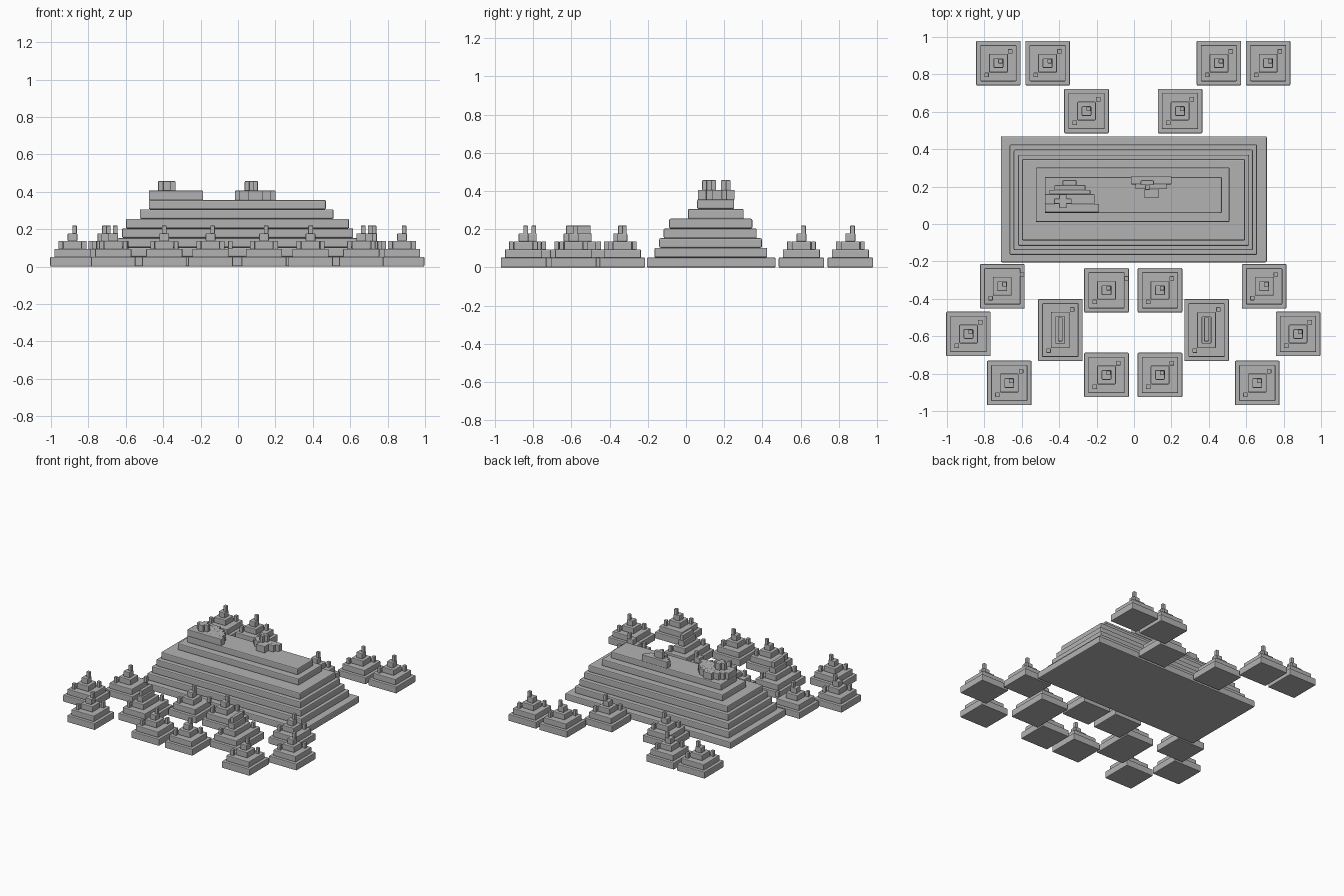
import bpy

stone = bpy.data.materials.new("grey stone")
stone.diffuse_color = (0.45, 0.45, 0.45, 1)


def slab(name, x0, x1, y0, y1, z0, z1, bevel=0.007):
    """Box between two corners, with softened edges."""
    bpy.ops.mesh.primitive_cube_add(size=1)
    ob = bpy.context.object
    ob.name = name
    ob.data.name = name
    for v in ob.data.vertices:
        v.co = ((x0, x1)[v.co.x > 0], (y0, y1)[v.co.y > 0], (z0, z1)[v.co.z > 0])
    ob.data.materials.append(stone)
    mod = ob.modifiers.new("soft edges", 'BEVEL')
    mod.width = bevel
    mod.segments = 2
    return ob


def block(name, cx, cy, hx, hy, z0, z1, bevel=0.007):
    return slab(name, cx - hx, cx + hx, cy - hy, cy + hy, z0, z1, bevel)


def small_pyramid(cx, cy, stretch=0.0, stray=False):
    """Four stepped tiers, a finial and two corner pegs; stretch lengthens y."""
    tiers = [(0.119, 0, 0.052), (0.097, 0.05, 0.095),
             (0.050, 0.093, 0.137), (0.026, 0.135, 0.178)]
    for i, (h, z0, z1) in enumerate(tiers):
        block(f"small_tier_{i + 1}", cx, cy, h, h + stretch, z0, z1, 0.005)
    if stretch:
        block("ridge_finial", cx, cy + 0.004, 0.013, 0.064, 0.176, 0.219, 0.003)
    else:
        block("finial", cx + 0.011, cy + 0.011, 0.012, 0.012, 0.176, 0.219, 0.003)
    # Corner pegs on the second tier
    block("corner_peg", cx - 0.063, cy - 0.063 - stretch, 0.012, 0.012, 0.093, 0.137, 0.003)
    px = 0.106 if stray else 0.063
    block("corner_peg", cx + px, cy + 0.063 + stretch, 0.012, 0.012, 0.093, 0.137, 0.003)


# Great stepped platform
great = [(-0.712, 0.710, -0.205, 0.469), (-0.665, 0.658, -0.165, 0.425),
         (-0.643, 0.636, -0.140, 0.397), (-0.620, 0.616, -0.117, 0.370),
         (-0.599, 0.594, -0.088, 0.347), (-0.525, 0.511, 0.010, 0.302),
         (-0.477, 0.470, 0.058, 0.252)]
heights = [0, 0.052, 0.103, 0.153, 0.204, 0.255, 0.306, 0.356]
for i, (x0, x1, y0, y1) in enumerate(great):
    slab(f"great_tier_{i + 1}", x0, x1, y0, y1, heights[i], heights[i + 1])

# West shrine: strips stepping in toward the back
for x0, x1, y0, y1 in [(-0.477, -0.187, 0.062, 0.107), (-0.477, -0.211, 0.105, 0.160),
                       (-0.452, -0.233, 0.158, 0.182), (-0.425, -0.260, 0.180, 0.208),
                       (-0.382, -0.308, 0.206, 0.235)]:
    slab("west_shrine_strip", x0, x1, y0, y1, 0.354, 0.406, 0.004)
# West shrine cap
slab("west_cap", -0.427, -0.334, 0.108, 0.136, 0.404, 0.457, 0.004)
slab("west_cap_wing", -0.400, -0.361, 0.085, 0.158, 0.404, 0.457, 0.004)

# East shrine: strips stepping in toward the front
for x0, x1, y0, y1 in [(-0.016, 0.201, 0.212, 0.254), (0.008, 0.174, 0.187, 0.214),
                       (0.056, 0.131, 0.138, 0.189)]:
    slab("east_shrine_strip", x0, x1, y0, y1, 0.354, 0.406, 0.004)
# East shrine cap
slab("east_cap", 0.036, 0.106, 0.208, 0.234, 0.404, 0.457, 0.004)
slab("east_cap_wing", 0.060, 0.084, 0.182, 0.210, 0.404, 0.457, 0.004)

# Surrounding small pyramids, in mirrored pairs
for x, y in [(0.721, 0.860), (0.458, 0.860), (0.250, 0.604),
             (0.700, -0.333), (0.881, -0.588), (0.663, -0.850),
             (0.143, -0.354), (0.143, -0.807)]:
    for side in (-1, 1):
        stray = side < 0 and y in (-0.333, -0.354)
        small_pyramid(side * x - 0.004, y, 0, stray)

# Long pyramids
for side in (-1, 1):
    small_pyramid(side * 0.391 - 0.003, -0.567, 0.047)
